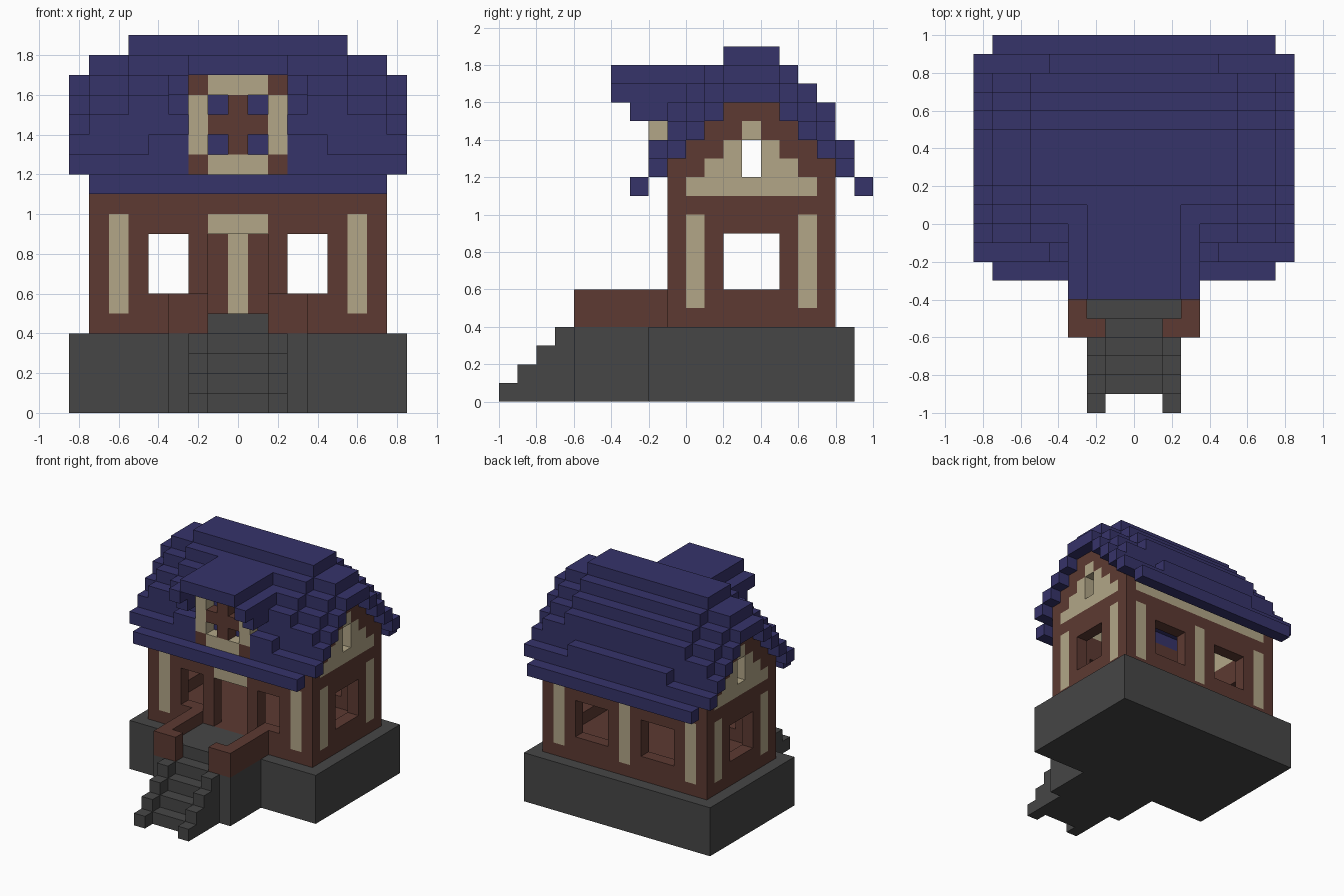
import bpy, bmesh
from mathutils import Vector

cube = bpy.data.objects.get("Cube")
if cube:
    bpy.data.objects.remove(cube, do_unlink=True)


def material(name, rgb):
    lin = [((c / 255 + 0.055) / 1.055) ** 2.4 for c in rgb] + [1.0]
    m = bpy.data.materials.new(name)
    m.use_nodes = True
    m.diffuse_color = lin
    bsdf = m.node_tree.nodes["Principled BSDF"]
    bsdf.inputs["Base Color"].default_value = lin
    bsdf.inputs["Roughness"].default_value = 0.9
    return m


STONE = material("grey stone", (70, 70, 70))
BROWN = material("brown wall", (93, 58, 50))
BEIGE = material("beige timber", (178, 166, 135))
BLUE = material("blue roof", (54, 51, 106))

# Everything sits on a grid of blocks 0.1 wide; sizes below are in tenths.
cells = {}   # block -> part name
colours = {}  # part name -> material


def block_range(x, y, z):
    for i in range(int(x[0] + 8.5), int(x[1] + 8.5)):
        for j in range(y[0], y[1]):
            for k in range(z[0], z[1]):
                yield i, j, k


def fill(part, mat, x, y, z, mirror=False):
    colours[part] = mat
    for c in block_range(x, y, z):
        cells[c] = part
    if mirror:
        fill(part, mat, (-x[1], -x[0]), y, z)


def carve(x, y, z, mirror=False):
    for c in block_range(x, y, z):
        cells.pop(c, None)
    if mirror:
        carve((-x[1], -x[0]), y, z)


# Stone foundation and porch base
fill("foundation", STONE, (-8.5, 8.5), (-2, 9), (0, 4))
fill("foundation", STONE, (-3.5, 3.5), (-6, -2), (0, 4))
fill("porch_floor", STONE, (-2.5, 2.5), (-5, -1), (4, 5))

# Stairs with stepped cheeks on both sides
for n in range(4):
    fill("stair_cheeks", STONE, (1.5, 2.5), (-10 + n, -9 + n), (0, n + 1), True)
    if n:
        fill("stairs", STONE, (-1.5, 1.5), (-10 + n, -9 + n), (0, n))

# Low porch walls
fill("porch_walls", BROWN, (2.5, 3.5), (-6, -1), (4, 6), True)
fill("porch_walls", BROWN, (1.5, 2.5), (-6, -5), (4, 6), True)

# House walls: a hollow box with stepped gables
W = "house_walls"
fill(W, BROWN, (-7.5, 7.5), (-1, 8), (4, 13))
for n in range(1, 4):
    fill(W, BROWN, (6.5, 7.5), (-1 + n, 8 - n), (12 + n, 13 + n), True)
carve((-6.5, 6.5), (0, 7), (4, 13))
fill("inner_floor", BROWN, (-6.5, 6.5), (0, 7), (4, 5))

# Timber posts, lintel and bands set in the walls
T = "timber_beams"
for y in ((-1, 0), (7, 8)):
    fill(T, BEIGE, (5.5, 6.5), y, (5, 10), True)
    fill(T, BEIGE, (-6.5, 6.5), y, (11, 12))
for y in ((0, 1), (6, 7)):
    fill(T, BEIGE, (6.5, 7.5), y, (5, 10), True)
fill(T, BEIGE, (-0.5, 0.5), (7, 8), (5, 10))
fill(T, BEIGE, (-1.5, 1.5), (-1, 0), (9, 10))
for n in range(4):
    fill("gable_panels", BEIGE, (6.5, 7.5), (n, 7 - n), (11 + n, 12 + n), True)

# Door and window openings
carve((-1.5, 1.5), (-1, 0), (5, 9))
carve((2.5, 4.5), (-1, 0), (6, 9), True)
carve((1.5, 4.5), (7, 8), (6, 9), True)
carve((6.5, 7.5), (2, 5), (6, 9), True)
carve((6.5, 7.5), (3, 4), (12, 14), True)

# Main roof: a stepped shell, lower towards both ends
R = "roof"
for n in range(5):
    bottom = 13 + min(n, 3)
    for y in ((-1 + n, n), (7 - n, 8 - n)):
        fill(R, BLUE, (-8.5, 8.5), y, (bottom, 14 + min(n, 3)))
        fill(R, BLUE, (-7.5, 7.5), y, (bottom, 15 + min(n, 3)))
        fill(R, BLUE, (-5.5, 5.5), y, (bottom, 16 + min(n, 3)))
for y in ((-2, -1), (8, 9)):
    fill(R, BLUE, (-8.5, 8.5), y, (12, 13))
    fill(R, BLUE, (-4.5, 4.5), y, (13, 14))
for y in ((-3, -2), (9, 10)):
    fill("eaves", BLUE, (-7.5, 7.5), y, (11, 12))

# Dormer window: corner blocks, timber frame and a cross with four panes
fill("dormer_window", BROWN, (-2.5, 2.5), (-2, -1), (12, 17))
fill("dormer_frame", BEIGE, (-1.5, 1.5), (-2, -1), (12, 13))
fill("dormer_frame", BEIGE, (-1.5, 1.5), (-2, -1), (16, 17))
fill("dormer_frame", BEIGE, (1.5, 2.5), (-2, -1), (13, 16), True)
for z in ((13, 14), (15, 16)):
    carve((0.5, 1.5), (-2, -1), z, True)

# Dormer roof with lower sides and brackets
D = "dormer_roof"
fill(D, BLUE, (-2.5, 2.5), (-4, 1), (17, 18))
fill(D, BLUE, (-2.5, 2.5), (-1, 0), (16, 17))
fill(D, BLUE, (2.5, 3.5), (-4, 0), (16, 17), True)
fill("dormer_brackets", BLUE, (2.5, 3.5), (-3, -1), (15, 16), True)

# Each part becomes one mesh made of its exposed block faces
AXES = [(a, s) for a in range(3) for s in (0, 1)]
for part, mat in colours.items():
    bm = bmesh.new()
    verts = {}
    for c in [c for c, p in cells.items() if p == part]:
        for a, s in AXES:
            near = list(c)
            near[a] += 2 * s - 1
            if tuple(near) in cells:
                continue
            u, v = (a + 1) % 3, (a + 2) % 3
            loop = []
            for du, dv in ((0, 0), (1, 0), (1, 1), (0, 1)):
                q = list(c)
                q[a] += s
                q[u] += du
                q[v] += dv
                q = tuple(q)
                if q not in verts:
                    verts[q] = bm.verts.new(Vector((q[0] - 8.5, q[1], q[2])) / 10)
                loop.append(verts[q])
            bm.faces.new(loop if s else loop[::-1])
    # merge flat areas into large faces
    bmesh.ops.dissolve_limit(bm, angle_limit=0.01, verts=bm.verts[:], edges=bm.edges[:])
    mesh = bpy.data.meshes.new(part)
    bm.to_mesh(mesh)
    bm.free()
    mesh.materials.append(mat)
    bpy.context.collection.objects.link(bpy.data.objects.new(part, mesh))
